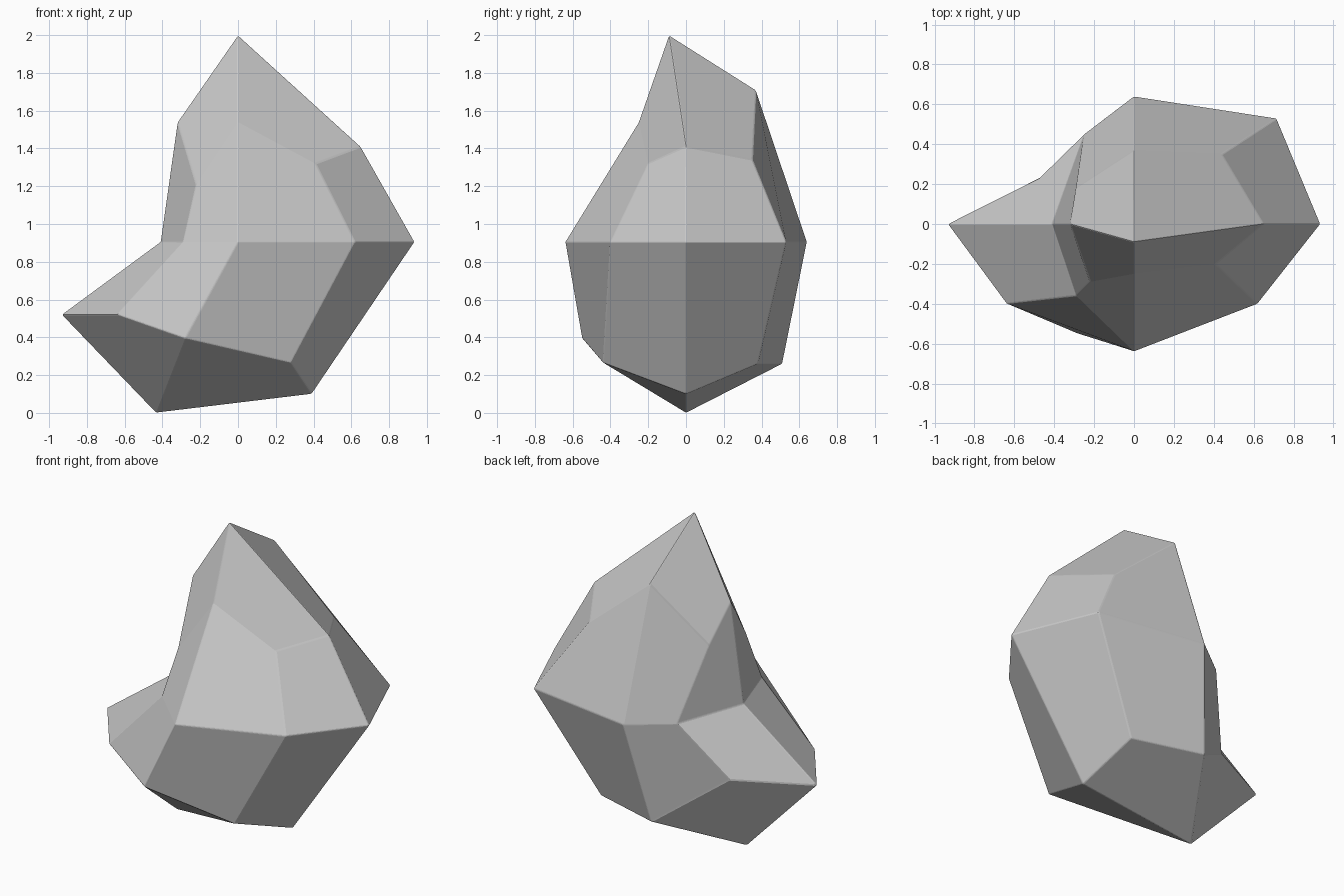
import bpy, bmesh

if "Cube" in bpy.data.objects:
    bpy.data.objects.remove(bpy.data.objects["Cube"])

# Rings of the rock, counter-clockwise from +x: side, corner, side, corner ...
upper = [(.65, 0, 1.41), (.44, .35, 1.34), (0, .37, 1.71), (-.29, .18, 1.32),
         (-.32, 0, 1.54), (-.22, -.29, 1.21), (0, -.25, 1.54), (.41, -.20, 1.32)]
middle = [(.935, 0, .905), (.715, .53, .905), (0, .64, .905), (-.25, .45, .905),
          (-.41, 0, .905), (-.29, -.36, .905), (0, -.64, .905), (.62, -.40, .905)]
lower = [(.39, 0, .10), (.34, .38, .26), (-.11, .51, .26), (-.47, .23, .52),
         (-.935, 0, .52), (-.64, -.40, .52), (-.28, -.55, .395), (.28, -.44, .265)]

bm = bmesh.new()
rings = [[bm.verts.new(p) for p in ring] for ring in (upper, middle, lower)]
peak = bm.verts.new((0, -.09, 2.0))
foot = bm.verts.new((-.435, 0, 0))

# Side facets between neighbouring rings
for a, b in zip(rings, rings[1:]):
    for i in range(8):
        j = (i + 1) % 8
        bm.faces.new((b[i], b[j], a[j], a[i]))

# Cap facets: four quads each around the peak and the foot
for centre, ring in ((peak, rings[0]), (foot, rings[2])):
    for i in range(0, 8, 2):
        bm.faces.new((centre, ring[i], ring[i + 1], ring[(i + 2) % 8]))

bmesh.ops.recalc_face_normals(bm, faces=bm.faces)
mesh = bpy.data.meshes.new("rock")
bm.to_mesh(mesh)
bm.free()
rock = bpy.data.objects.new("rock", mesh)
bpy.context.collection.objects.link(rock)

# Slightly worn edges
bevel = rock.modifiers.new("worn_edges", 'BEVEL')
bevel.width = 0.006
bevel.segments = 2
bevel.limit_method = 'ANGLE'
bevel.angle_limit = 0.2
